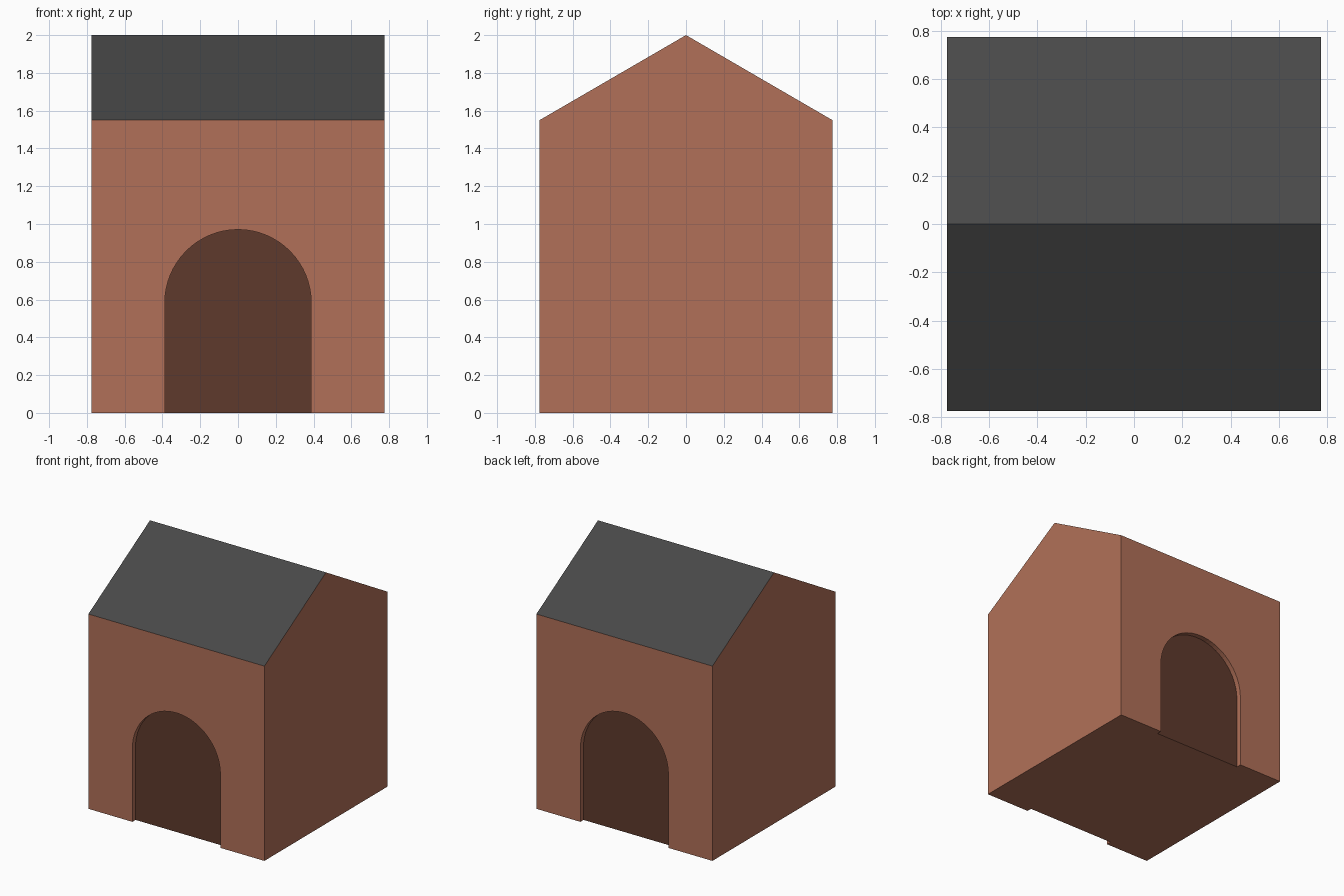
import bpy, bmesh
from math import pi, sin, cos

if "Cube" in bpy.data.objects:
    bpy.data.objects.remove(bpy.data.objects["Cube"])

W, EAVE, RIDGE = 0.775, 1.55, 2.0       # half width, eave height, ridge height
R, SPRING, DEPTH = 0.3875, 0.583, 0.04  # arch radius, spring height, recess depth
P = W - DEPTH
SEGMENTS = 32


def add_part(name, faces, colour):
    """Make the front/right half from polygons, then repeat it turned 180 degrees."""
    bm = bmesh.new()
    for turn in (1, -1):
        for face in faces:
            bm.faces.new([bm.verts.new((x * turn, y * turn, z)) for x, y, z in face])
    bmesh.ops.remove_doubles(bm, verts=bm.verts, dist=1e-5)
    mesh = bpy.data.meshes.new(name)
    bm.to_mesh(mesh)
    bm.free()
    mat = bpy.data.materials.new(name + "_colour")
    mat.diffuse_color = (*colour, 1)
    mat.use_nodes = True
    mat.node_tree.nodes["Principled BSDF"].inputs["Base Color"].default_value = mat.diffuse_color
    mesh.materials.append(mat)
    obj = bpy.data.objects.new(name, mesh)
    bpy.context.collection.objects.link(obj)
    return obj


# Arch outline, from the left foot over the top to the right foot
arch = [(-R, 0)]
arch += [(-R * cos(pi * i / SEGMENTS), SPRING + R * sin(pi * i / SEGMENTS))
         for i in range(SEGMENTS + 1)]
arch += [(R, 0)]

# Walls: arched wall, gable end, half of the floor and the door reveal
front = [(x, -W, z) for x, z in [(-W, 0)] + arch + [(W, 0), (W, EAVE), (-W, EAVE)]]
gable = [(W, y, z) for y, z in
         [(-W, 0), (W, 0), (W, EAVE), (0, RIDGE), (-W, EAVE)]]
floor = [(x, y, 0) for x, y in
         [(-W, 0), (W, 0), (W, -W), (R, -W), (R, -P), (-R, -P), (-R, -W), (-W, -W)]]
reveal = [[(a, -W, az), (a, -P, az), (b, -P, bz), (b, -W, bz)]
          for (a, az), (b, bz) in zip(arch, arch[1:])]
add_part("walls", [front, gable, floor] + reveal, (0.44, 0.163, 0.098))

# Recessed arched door panels
panel = [(x, -P, z) for x, z in reversed(arch)]
add_part("door_panels", [panel], (0.113, 0.042, 0.025))

# Roof slopes, flush with the walls
slope = [(-W, -W, EAVE), (W, -W, EAVE), (W, 0, RIDGE), (-W, 0, RIDGE)]
add_part("roof", [slope], (0.065, 0.065, 0.065))
